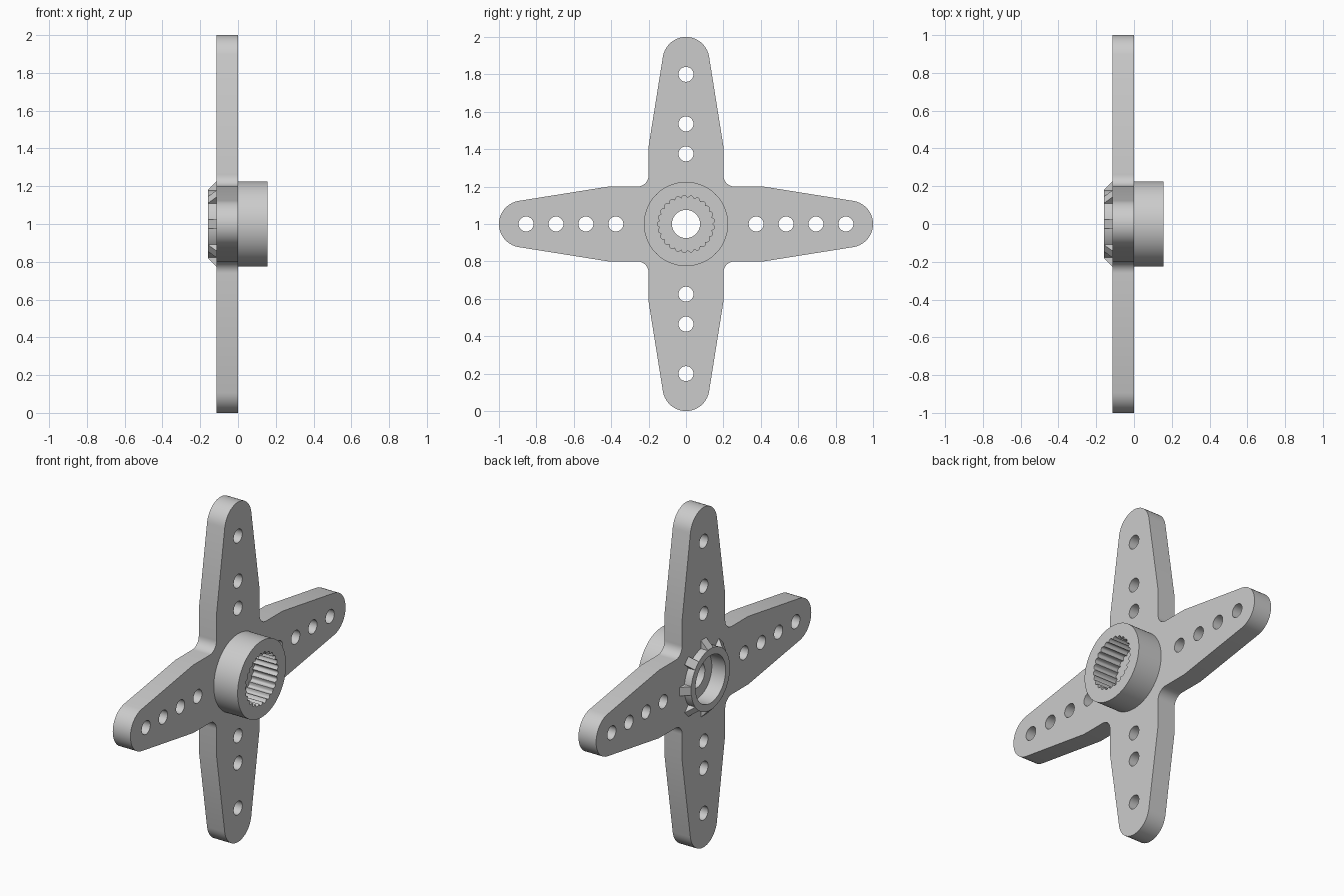
import bpy, bmesh
from math import sin, cos, pi, radians, asin
from mathutils import Vector, Matrix

cube = bpy.data.objects.get("Cube")
if cube:
    bpy.data.objects.remove(cube, do_unlink=True)

CENTRE = 1.0                    # height of the hub axis
BACK, FRONT = -0.115, 0.0       # plate faces along x

grey = bpy.data.materials.new("light grey plastic")
grey.use_nodes = True
grey.diffuse_color = (0.6, 0.6, 0.6, 1)
grey.node_tree.nodes["Principled BSDF"].inputs["Base Color"].default_value = (0.6, 0.6, 0.6, 1)


def make_object(name, bm):
    bmesh.ops.recalc_face_normals(bm, faces=bm.faces)
    mesh = bpy.data.meshes.new(name)
    bm.to_mesh(mesh)
    bm.free()
    mesh.materials.append(grey)
    obj = bpy.data.objects.new(name, mesh)
    bpy.context.collection.objects.link(obj)
    return obj


def add_prism(bm, profile, x0, x1):
    """Extrude a (y, z) profile along x."""
    face = bm.faces.new([bm.verts.new((x0, y, z + CENTRE)) for y, z in profile])
    new = bmesh.ops.extrude_face_region(bm, geom=[face])["geom"]
    verts = [v for v in new if isinstance(v, bmesh.types.BMVert)]
    bmesh.ops.translate(bm, verts=verts, vec=(x1 - x0, 0, 0))


def prism(name, profile, x0, x1):
    bm = bmesh.new()
    add_prism(bm, profile, x0, x1)
    return make_object(name, bm)


def arc(cy, cz, r, a0, a1, n):
    return [(cy + r * cos(a0 + (a1 - a0) * i / n), cz + r * sin(a0 + (a1 - a0) * i / n))
            for i in range(n + 1)]


def circle(r, n=64, y=0, z=0):
    return arc(y, z, r, 0, 2 * pi, n)[:-1]


def cut(obj, cutter):
    cutter.hide_render = True
    mod = obj.modifiers.new("cut", 'BOOLEAN')
    mod.operation, mod.solver, mod.object = 'DIFFERENCE', 'EXACT', cutter
    bpy.context.view_layer.objects.active = obj
    bpy.ops.object.modifier_apply(modifier=mod.name)
    bpy.data.objects.remove(cutter, do_unlink=True)


def smooth(obj, angle=30):
    bpy.ops.object.select_all(action='DESELECT')
    obj.select_set(True)
    bpy.context.view_layer.objects.active = obj
    bpy.ops.object.shade_smooth_by_angle(angle=radians(angle))


# Cross outline: one arm with its inner fillet, turned four times
half, taper, fillet, tip = 0.2, 0.415, 0.06, 0.125
lean = asin((half - tip) / (1 - tip - taper))
arm = [(taper, -half)]
arm += arc(1 - tip, 0, tip, lean - pi / 2, pi / 2 - lean, 20)
arm += [(taper, half)]
arm += arc(half + fillet, half + fillet, fillet, -pi / 2, -pi, 8)
outline = []
for k in range(4):
    turn = Matrix.Rotation(k * pi / 2, 2)
    outline += [tuple(turn @ Vector(p)) for p in arm]
plate = prism("cross_plate", outline, BACK, FRONT)

# Linkage holes along the arms
bm = bmesh.new()
for side in (-1, 1):
    for d in (0.375, 0.535, 0.695, 0.855):
        add_prism(bm, circle(0.04, 32, y=side * d), -0.3, 0.3)
    for d in (0.375, 0.535, 0.8):
        add_prism(bm, circle(0.04, 32, z=side * d), -0.3, 0.3)
cut(plate, make_object("hole_cutter", bm))

# Screw hole and screw head recess
recess = 0.14
cut(plate, prism("screw_cutter", circle(0.075), -0.3, 0.3))
cut(plate, prism("recess_cutter", circle(recess), -0.3, -0.07))
smooth(plate)

# Hub with a splined socket
hub = prism("hub", circle(0.225, 96), FRONT, 0.155)
teeth, steps = 25, 8
spline = []
for i in range(teeth * steps):
    a = 2 * pi * i / (teeth * steps)
    r = 0.139 + 0.014 * abs(sin(a * teeth / 2))
    spline.append((r * cos(a), r * sin(a)))
cut(hub, prism("spline_cutter", spline, -0.1, 0.3))
smooth(hub, 35)

# Raised collar around the recess
collar = prism("screw_collar", circle(0.18), -0.16, BACK)
cut(collar, prism("collar_cutter", circle(recess), -0.3, 0.1))
smooth(collar)

# Eight sloped gussets around the collar
bm = bmesh.new()
for k in range(8):
    turn = Matrix.Rotation(k * pi / 4, 3, 'X')
    ends = []
    for y in (-0.025, 0.025):
        side = [(-0.16, 0.17), (-0.16, 0.18), (BACK, 0.225), (BACK, 0.17)]
        ends.append([bm.verts.new(turn @ Vector((x, y, r)) + Vector((0, 0, CENTRE)))
                     for x, r in side])
    a, b = ends
    bm.faces.new(a)
    bm.faces.new(b)
    for i in range(4):
        j = (i + 1) % 4
        bm.faces.new((a[i], a[j], b[j], b[i]))
make_object("collar_gussets", bm)
